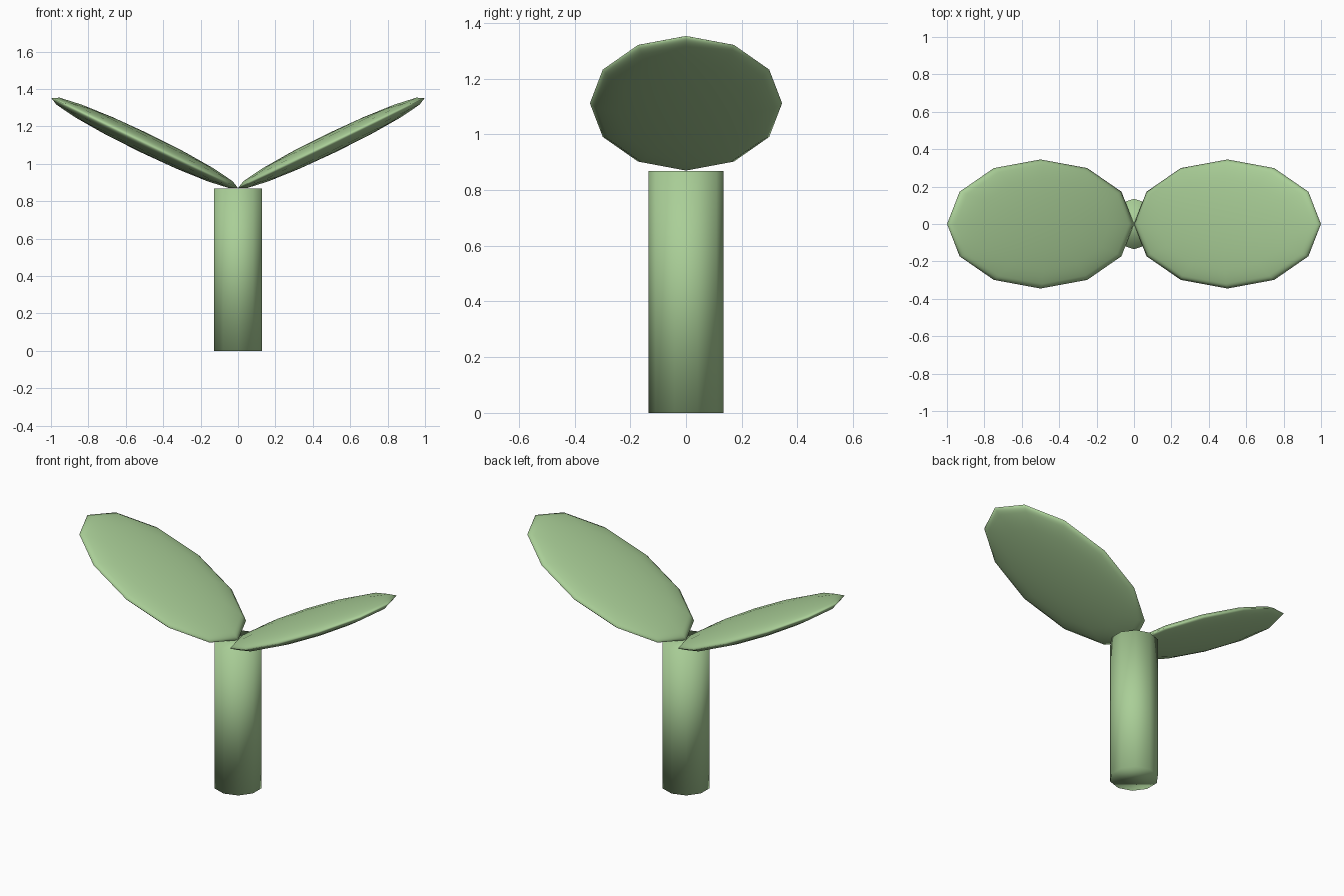
import bpy
import math

if "Cube" in bpy.data.objects:
    bpy.data.objects.remove(bpy.data.objects["Cube"])

STEM_R, STEM_H = 0.135, 0.868
LEAF_SIZE = (0.555, 0.345, 0.054)   # half length, half width, half thickness
TILT = 0.45                         # upward tilt of each leaf

green = bpy.data.materials.new("leaf_green")
green.diffuse_color = (0.40, 0.62, 0.31, 1.0)
green.use_nodes = True
green.node_tree.nodes["Principled BSDF"].inputs["Base Color"].default_value = green.diffuse_color


def finish(name):
    obj = bpy.context.object
    obj.name = name
    obj.data.materials.append(green)
    bpy.ops.object.shade_smooth()
    return obj


# Stem: ten-sided cylinder standing on the ground
bpy.ops.mesh.primitive_cylinder_add(vertices=10, radius=STEM_R, depth=STEM_H,
                                    location=(0, 0, STEM_H / 2))
finish("stem")

# Leaves: flattened low-poly spheres whose inner tips meet on top of the stem
for name, side in (("leaf_right", 1), ("leaf_left", -1)):
    x = LEAF_SIZE[0] * math.cos(TILT)
    z = STEM_H + 0.002 + LEAF_SIZE[0] * math.sin(TILT)
    bpy.ops.mesh.primitive_uv_sphere_add(segments=12, ring_count=8, radius=1,
                                         location=(side * x, 0, z),
                                         rotation=(0, -side * TILT, 0))
    leaf = finish(name)
    leaf.scale = LEAF_SIZE
